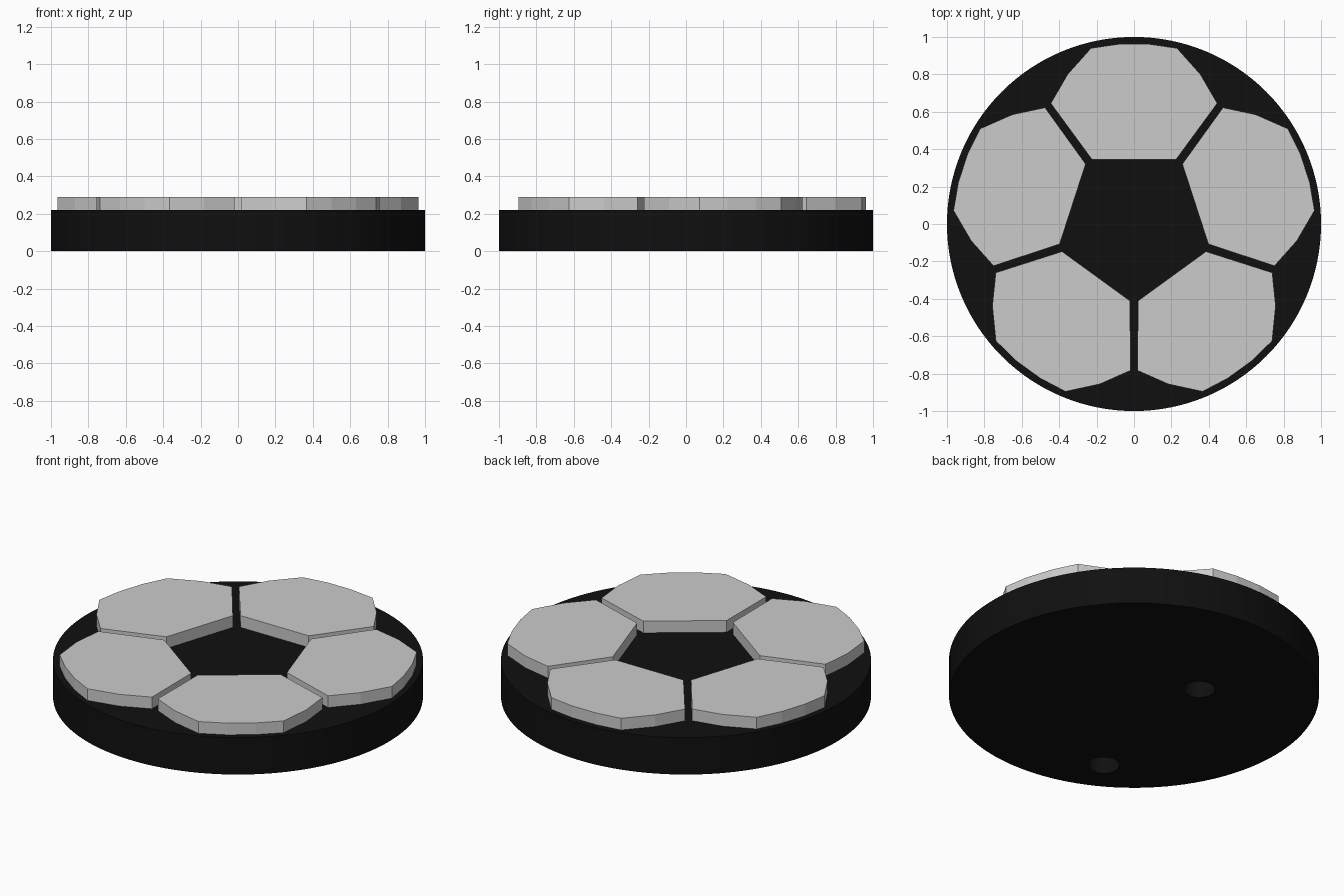
import bpy, bmesh, math
from mathutils import Matrix

if "Cube" in bpy.data.objects:
    bpy.data.objects.remove(bpy.data.objects["Cube"])

BASE_TOP = 0.22
PANEL_TOP = 0.29


def material(name, value):
    m = bpy.data.materials.new(name)
    m.diffuse_color = (value, value, value, 1)
    m.use_nodes = True
    m.node_tree.nodes["Principled BSDF"].inputs["Base Color"].default_value = m.diffuse_color
    return m


black = material("black", 0.005)
grey = material("light_grey", 0.6)


def cylinder(name, radius, z0, z1, x=0, y=0, sides=128):
    bpy.ops.mesh.primitive_cylinder_add(
        vertices=sides, radius=radius, depth=z1 - z0, location=(x, y, (z0 + z1) / 2))
    ob = bpy.context.object
    ob.name = name
    return ob


# Round base
base = cylinder("round_base", 1.0, 0, BASE_TOP)
base.data.materials.append(black)

# Two blind holes in the underside
for i, (x, y) in enumerate([(-0.23, 0.275), (-0.36, -0.685)]):
    cutter = cylinder("hole_cutter", 0.086, -0.1, 0.12, x, y, 32)
    cutter.data.materials.append(black)
    mod = base.modifiers.new("hole", 'BOOLEAN')
    mod.operation = 'DIFFERENCE'
    mod.solver = 'EXACT'
    mod.object = cutter
    bpy.context.view_layer.objects.active = base
    bpy.ops.object.modifier_apply(modifier=mod.name)
    bpy.data.objects.remove(cutter)

bpy.ops.object.select_all(action='DESELECT')
base.select_set(True)
bpy.context.view_layer.objects.active = base
bpy.ops.object.shade_smooth_by_angle(angle=math.radians(30))

# Five raised panels around the centre: half outline, mirrored, then turned
half = [(0.225, 0.345), (0.445, 0.645), (0.355, 0.80), (0.23, 0.94), (0.08, 0.962)]
outline = half + [(-x, y) for x, y in reversed(half)]
for i in range(5):
    bm = bmesh.new()
    face = bm.faces.new([bm.verts.new((x, y, BASE_TOP - 0.005)) for x, y in outline])
    top = bmesh.ops.extrude_face_region(bm, geom=[face])
    bmesh.ops.translate(bm, vec=(0, 0, PANEL_TOP - BASE_TOP + 0.005),
                        verts=[g for g in top["geom"] if isinstance(g, bmesh.types.BMVert)])
    bmesh.ops.recalc_face_normals(bm, faces=bm.faces)
    bm.transform(Matrix.Rotation(math.radians(72 * i), 4, 'Z'))
    mesh = bpy.data.meshes.new("raised_panel")
    bm.to_mesh(mesh)
    bm.free()
    mesh.materials.append(grey)
    panel = bpy.data.objects.new("raised_panel_%d" % (i + 1), mesh)
    bpy.context.collection.objects.link(panel)
